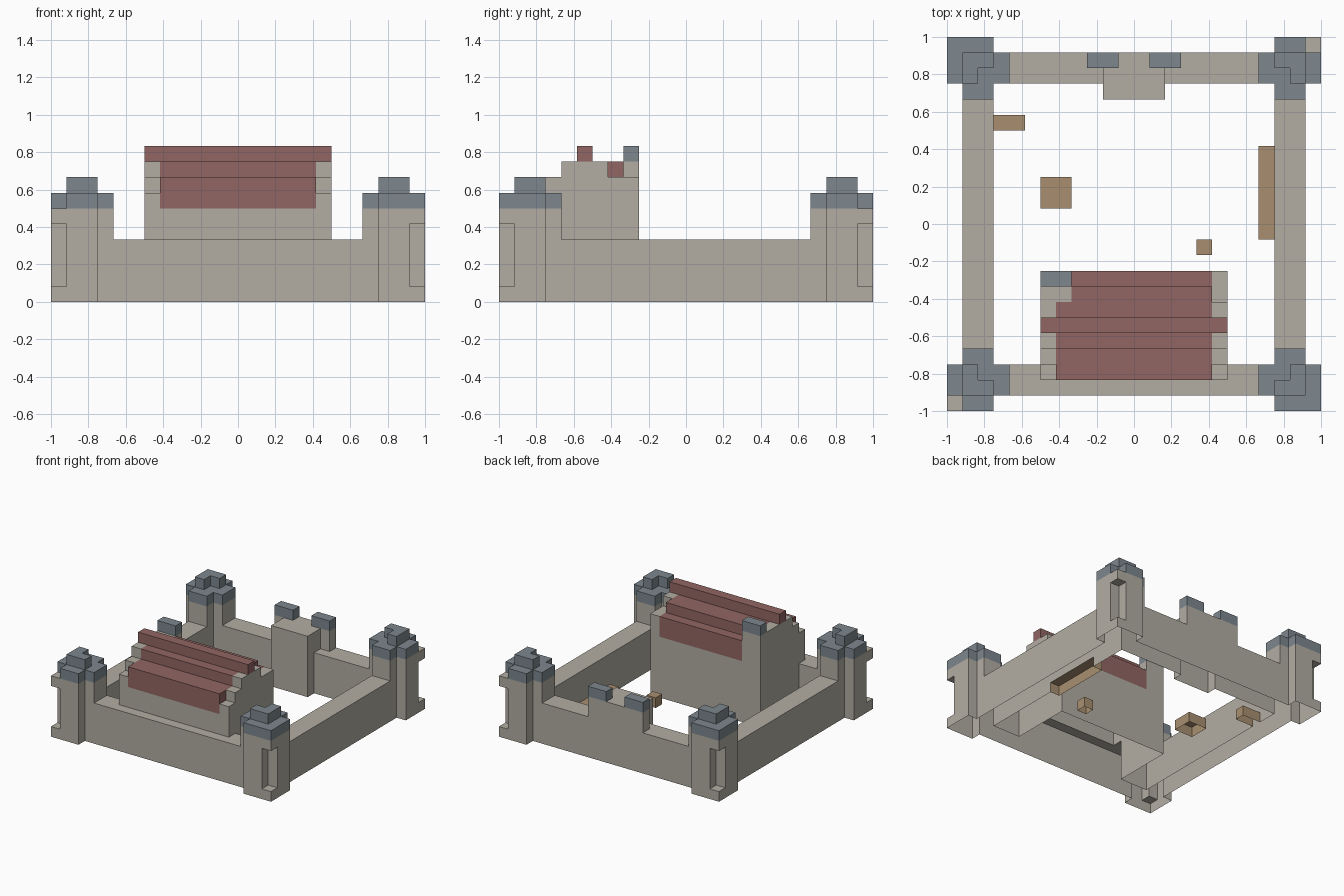
import bpy, bmesh, math
from mathutils import Vector

if "Cube" in bpy.data.objects:
    bpy.data.objects.remove(bpy.data.objects["Cube"])

U = 1 / 12  # size of one building block


def mat(name, rgb):
    m = bpy.data.materials.new(name)
    m.diffuse_color = (*rgb, 1)
    m.use_nodes = True
    m.node_tree.nodes["Principled BSDF"].inputs["Base Color"].default_value = m.diffuse_color
    return m


STONE = mat("pale_stone", (0.448, 0.42, 0.367))
SLATE = mat("blue_slate", (0.205, 0.243, 0.274))
TILE = mat("red_tile", (0.285, 0.133, 0.126))
WOOD = mat("brown_wood", (0.393, 0.274, 0.163))

cells = {}  # block position -> (part name, material)


def box(part, material, x, y, z):
    """Fill a block range; material None carves the range away."""
    for i in range(*x):
        for j in range(*y):
            for k in range(*z):
                if material:
                    cells[i, j, k] = (part, material)
                else:
                    cells.pop((i, j, k), None)


def span(sign, a, b):
    """Range a..b on the positive side, or its mirror image."""
    return (a, b) if sign > 0 else (-b, -a)


# Curtain walls
for s, side in ((-1, "front"), (1, "back")):
    box(side + "_wall", STONE, (-11, 11), span(s, 9, 11), (0, 4))
for s, side in ((-1, "left"), (1, "right")):
    box(side + "_wall", STONE, span(s, 9, 11), (-11, 11), (0, 4))

# Corner towers: stone shaft, slate cap, carved outer corner niche
for sx, xn in ((-1, "left"), (1, "right")):
    for sy, yn in ((-1, "front"), (1, "back")):
        name = yn + "_" + xn + "_tower"
        for m, z in ((STONE, (0, 6)), (SLATE, (6, 7))):
            box(name, m, span(sx, 9, 12), span(sy, 9, 12), z)
            arm = (max(z[0], 4), z[1])
            box(name, m, span(sx, 8, 9), span(sy, 9, 11), arm)
            box(name, m, span(sx, 9, 11), span(sy, 8, 9), arm)
        box(name, SLATE, span(sx, 9, 11), span(sy, 9, 11), (7, 8))
        box(name, None, span(sx, 9, 10), span(sy, 9, 10), (7, 8))
        corner = span(sx, 11, 12), span(sy, 11, 12)
        box(name, None, *corner, (1, 5))
        if sx == sy:
            box(name, None, *corner, (6, 7))

# Gatehouse in the back wall with two merlons
box("gatehouse", STONE, (-2, 2), (8, 10), (0, 6))
box("gatehouse", STONE, (-3, 3), (10, 11), (4, 6))
for s in (-1, 1):
    box("gatehouse_merlons", SLATE, span(s, 1, 3), (10, 11), (6, 7))

# Great hall with stepped gables
box("great_hall", STONE, (-6, 6), (-10, -3), (0, 7))
box("great_hall", STONE, (-6, 6), (-9, -3), (7, 8))
box("great_hall", STONE, (-6, 6), (-8, -5), (8, 9))

# Tiled roof in steps up to the ridge
box("hall_roof", TILE, (-5, 5), (-10, -3), (6, 8))
box("hall_roof", TILE, (-5, 5), (-8, -4), (8, 9))
box("hall_roof", TILE, (-6, 6), (-7, -6), (9, 10))

# Chimney at the back left of the hall
box("chimney", STONE, (-6, -4), (-4, -3), (6, 9))
box("chimney", STONE, (-6, -4), (-5, -4), (8, 9))
box("chimney", SLATE, (-6, -4), (-4, -3), (9, 10))

# Wooden crates and bench in the courtyard
box("long_bench", WOOD, (8, 9), (-1, 5), (0, 1))
box("large_crate", WOOD, (-6, -4), (1, 3), (0, 1))
box("small_crate", WOOD, (4, 5), (-2, -1), (0, 1))
box("wide_crate", WOOD, (-9, -7), (6, 7), (0, 1))


def build(part):
    """Make the outer skin of one part, open underneath."""
    mine = {c: m for c, (p, m) in cells.items() if p == part}
    mats = list(dict.fromkeys(mine.values()))
    bm = bmesh.new()
    for c, m in mine.items():
        centre = Vector(c) + Vector((0.5, 0.5, 0.5))
        for axis in range(3):
            for s in (-1, 1):
                n = Vector((0, 0, 0))
                n[axis] = s
                near = tuple(int(v) for v in Vector(c) + n)
                if near in cells or near[2] < 0:
                    continue
                a = Vector((0, 0, 0))
                a[(axis + 1) % 3] = 0.5
                b = n.cross(a)
                mid = centre + n * 0.5
                quad = [mid - a - b, mid + a - b, mid + a + b, mid - a + b]
                f = bm.faces.new([bm.verts.new(v * U) for v in quad])
                f.material_index = mats.index(m)
    bmesh.ops.remove_doubles(bm, verts=bm.verts, dist=0.001)
    bmesh.ops.dissolve_limit(bm, angle_limit=math.radians(1), verts=bm.verts,
                             edges=bm.edges, delimit={'MATERIAL'})
    mesh = bpy.data.meshes.new(part)
    bm.to_mesh(mesh)
    bm.free()
    for m in mats:
        mesh.materials.append(m)
    bpy.context.collection.objects.link(bpy.data.objects.new(part, mesh))


for part in dict.fromkeys(p for p, m in cells.values()):
    build(part)
